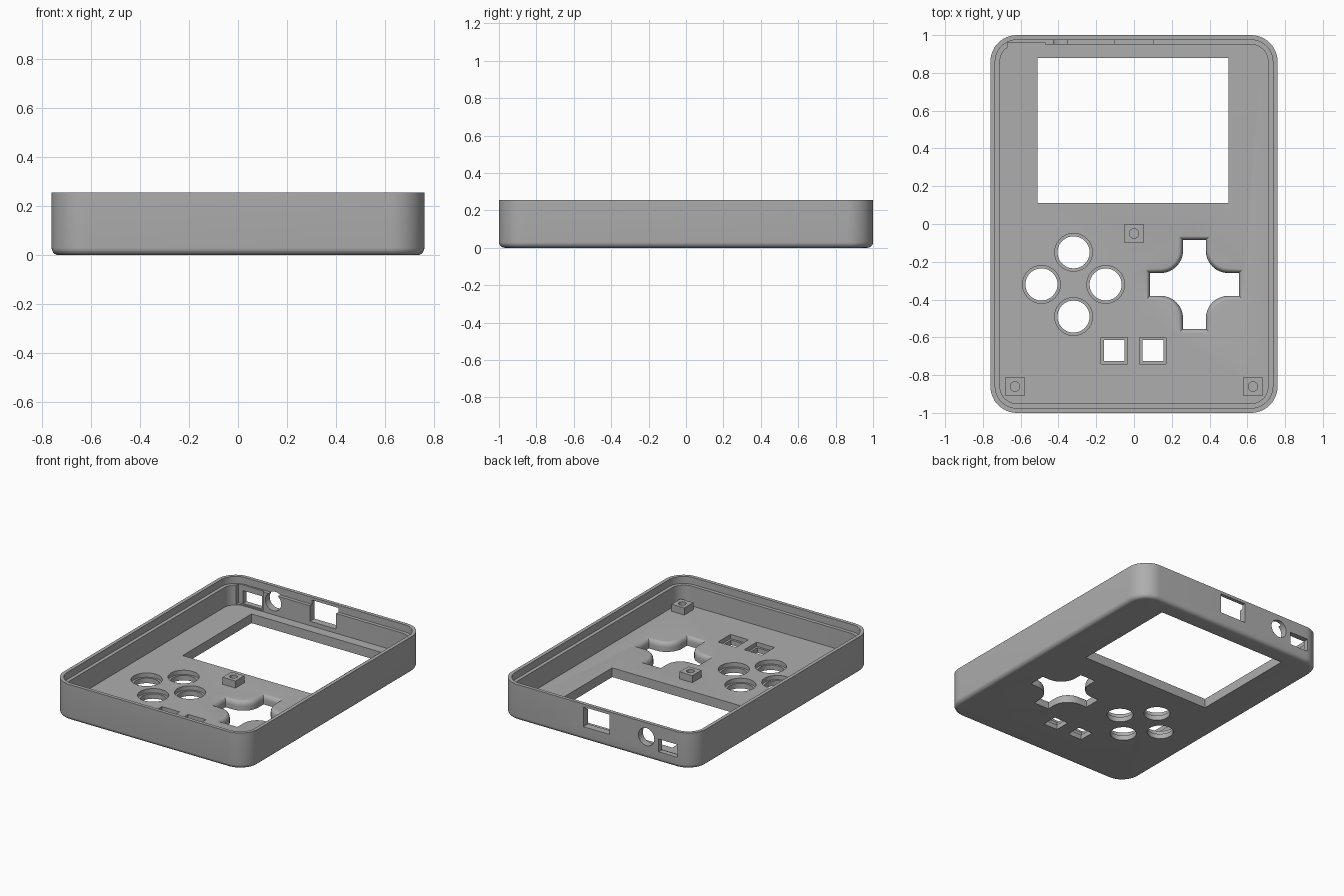
import bpy, bmesh, math
from math import sin, cos, pi

if "Cube" in bpy.data.objects:
    bpy.data.objects.remove(bpy.data.objects["Cube"], do_unlink=True)

plastic = bpy.data.materials.new("grey plastic")
plastic.use_nodes = True
GREY = (0.42, 0.42, 0.42, 1)
plastic.diffuse_color = GREY
plastic.node_tree.nodes["Principled BSDF"].inputs["Base Color"].default_value = GREY

HX, HY, HEIGHT, CORNER = 0.76, 1.0, 0.255, 0.14
FLOOR, LEDGE, LIP, WALL = 0.065, 0.205, 0.025, 0.05


def rounded_rect(inset, steps=12):
    """Outline of the case, moved inwards by inset."""
    r = CORNER - inset
    pts = []
    for q, (sx, sy) in enumerate([(1, 1), (-1, 1), (-1, -1), (1, -1)]):
        for i in range(steps + 1):
            a = (q + i / steps) * pi / 2
            pts.append((sx * (HX - CORNER) + r * cos(a), sy * (HY - CORNER) + r * sin(a)))
    return pts


def plus(grow, length=0.235, width=0.06, r=0.12, steps=8):
    """Cross outline with rounded inner corners."""
    c = width + r
    quarter = [(length + grow, width + grow)]
    for i in range(steps + 1):
        a = 1.5 * pi - i / steps * pi / 2
        quarter.append((c + (r - grow) * cos(a), c + (r - grow) * sin(a)))
    quarter.append((width + grow, length + grow))
    pts = []
    for q in range(4):
        a = q * pi / 2
        pts += [(x * cos(a) - y * sin(a), x * sin(a) + y * cos(a)) for x, y in quarter]
    return pts


def circle(r, steps=40):
    return [(r * cos(2 * pi * i / steps), r * sin(2 * pi * i / steps)) for i in range(steps)]


def box(hx, hy):
    return [(hx, hy), (-hx, hy), (-hx, -hy), (hx, -hy)]


def loft(name, rings, at=(0, 0, 0), turn=0):
    """Closed solid through a list of (outline, z)."""
    bm = bmesh.new()
    loops = [[bm.verts.new((x, y, z)) for x, y in pts] for pts, z in rings]
    for lo, hi in zip(loops, loops[1:]):
        n = len(lo)
        for i in range(n):
            j = (i + 1) % n
            bm.faces.new((lo[i], lo[j], hi[j], hi[i]))
    bm.faces.new(loops[0][::-1])
    bm.faces.new(loops[-1])
    bmesh.ops.recalc_face_normals(bm, faces=bm.faces)
    mesh = bpy.data.meshes.new(name)
    bm.to_mesh(mesh)
    bm.free()
    mesh.materials.append(plastic)
    ob = bpy.data.objects.new(name, mesh)
    ob.location = at
    ob.rotation_euler.x = turn
    bpy.context.collection.objects.link(ob)
    return ob


def activate(ob):
    bpy.ops.object.select_all(action="DESELECT")
    ob.select_set(True)
    bpy.context.view_layer.objects.active = ob


def cut(target, cutter):
    mod = target.modifiers.new("cut", "BOOLEAN")
    mod.operation = "DIFFERENCE"
    mod.solver = "EXACT"
    mod.object = cutter
    activate(target)
    bpy.ops.object.modifier_apply(modifier=mod.name)
    bpy.data.objects.remove(cutter, do_unlink=True)


# Open tray: filleted underside, wall, stepped rim, inside floor
FILLET = 0.03
rings = []
for i in range(7):
    a = i / 6 * pi / 2
    rings.append((rounded_rect(FILLET * (1 - sin(a))), FILLET * (1 - cos(a))))
rings += [(rounded_rect(0), HEIGHT), (rounded_rect(LIP), HEIGHT),
          (rounded_rect(LIP), LEDGE), (rounded_rect(WALL), LEDGE),
          (rounded_rect(WALL), FLOOR)]
case = loft("case", rings)

# Screen window
cut(case, loft("window_cutter", [(box(0.505, 0.385), -0.1), (box(0.505, 0.385), 0.15)],
               (-0.005, 0.495, 0)))

# Four round button holes, each with a shallow step
STEP = 0.035
for dx, dy in [(0, 1), (1, 0), (0, -1), (-1, 0)]:
    cut(case, loft("button_cutter",
                   [(circle(0.085), -0.1), (circle(0.085), STEP),
                    (circle(0.1), STEP), (circle(0.1), 0.15)],
                   (-0.32 + 0.17 * dx, -0.32 + 0.17 * dy, 0)))

# Two small square button holes, stepped the same way
for x in (-0.105, 0.1):
    cut(case, loft("square_cutter",
                   [(box(0.055, 0.055), -0.1), (box(0.055, 0.055), STEP),
                    (box(0.07, 0.07), STEP), (box(0.07, 0.07), 0.15)], (x, -0.67, 0)))

# Direction pad hole with a rolled inner edge
roll = [(plus(0), -0.1)]
for i in range(7):
    a = i / 6 * pi / 2
    roll.append((plus(0.025 * (1 - cos(a))), 0.03 + (FLOOR - 0.03) * sin(a)))
roll.append((plus(0.025), 0.15))
cut(case, loft("pad_cutter", roll, (0.32, -0.32, 0)))

# Ports through the back wall: wide socket, round socket, small socket
for outline, x, z in [(box(0.103, 0.07), 0, 0.165),
                      (circle(0.062), -0.39, 0.155),
                      (box(0.073, 0.045), -0.56, 0.12)]:
    cut(case, loft("port_cutter", [(outline, -0.2), (outline, 0.2)], (x, HY, z), pi / 2))

# Shallow pocket inside the wall behind the small socket
cut(case, loft("pocket_cutter", [(box(0.1, 0.04), FLOOR + 0.005), (box(0.1, 0.04), 0.23)],
               (-0.57, 0.922, 0)))

activate(case)
bpy.ops.object.shade_smooth_by_angle(angle=math.radians(30))

# Screw posts with blind holes
for name, x, y in [("post_centre", 0, -0.05), ("post_right", -0.63, -0.86),
                   ("post_left", 0.63, -0.86)]:
    post = loft(name, [(box(0.05, 0.05), FLOOR - 0.005), (box(0.05, 0.05), FLOOR + 0.05)],
                (x, y, 0))
    cut(post, loft("screw_cutter", [(circle(0.025, 20), FLOOR + 0.003), (circle(0.025, 20), 0.3)],
                   (x, y, 0)))
    activate(post)
    bpy.ops.object.shade_smooth_by_angle(angle=math.radians(30))
